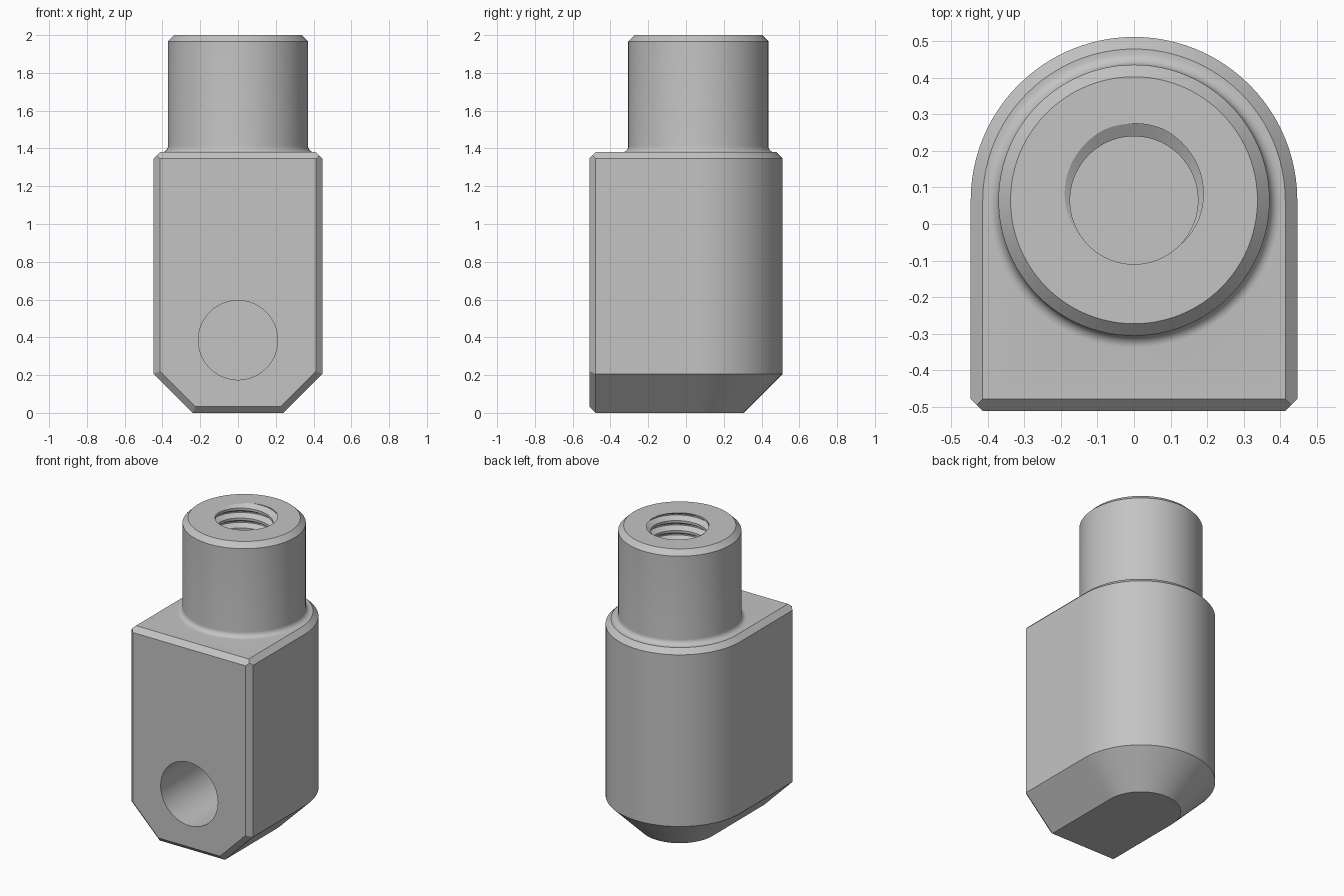
import bpy, bmesh, math
from mathutils import Vector

cube = bpy.data.objects.get("Cube")
if cube:
    bpy.data.objects.remove(cube)

R, CY, FRONT = 0.447, 0.065, -0.512   # body radius, axis y, front plane
SHOULDER, SLOPE, CHAMFER = 1.38, 0.207, 0.033
BORE = 0.175

steel = bpy.data.materials.new("grey steel")
steel.use_nodes = True
steel.diffuse_color = (0.55, 0.55, 0.55, 1)
steel.node_tree.nodes["Principled BSDF"].inputs["Base Color"].default_value = (0.55, 0.55, 0.55, 1)


def finish(bm, name):
    bmesh.ops.recalc_face_normals(bm, faces=bm.faces[:])
    mesh = bpy.data.meshes.new(name)
    bm.to_mesh(mesh)
    bm.free()
    mesh.materials.append(steel)
    obj = bpy.data.objects.new(name, mesh)
    bpy.context.collection.objects.link(obj)
    return obj


def loft(bm, rings):
    """Skin a stack of closed point rings and cap both ends."""
    rows = [[bm.verts.new(p) for p in ring] for ring in rings]
    n = len(rows[0])
    for a, b in zip(rows, rows[1:]):
        for i in range(n):
            j = (i + 1) % n
            bm.faces.new((a[i], a[j], b[j], b[i]))
    bm.faces.new(rows[0])
    bm.faces.new(rows[-1])


def circle(r, z, n=96):
    return [(r * math.cos(math.tau * i / n), CY + r * math.sin(math.tau * i / n), z) for i in range(n)]


def lathe(name, profile, n=96):
    bm = bmesh.new()
    loft(bm, [circle(r, z, n) for r, z in profile])
    return finish(bm, name)


def combine(target, tool, operation):
    mod = target.modifiers.new(operation.lower(), "BOOLEAN")
    mod.operation, mod.object, mod.solver = operation, tool, "EXACT"
    tool.hide_render = True
    bpy.ops.object.select_all(action="DESELECT")
    bpy.context.view_layer.objects.active = target
    target.select_set(True)
    bpy.ops.object.modifier_apply(modifier=mod.name)
    bpy.data.objects.remove(tool)


# Body: round-backed block with a tapered foot
def outline(inset, z, n=48):
    r = R - inset
    arc = [(r * math.cos(math.pi * i / n), CY + r * math.sin(math.pi * i / n), z) for i in range(n + 1)]
    return arc + [(-r, FRONT, z), (r, FRONT, z)]


bm = bmesh.new()
loft(bm, [outline(SLOPE, 0), outline(0, SLOPE),
          outline(0, SHOULDER - CHAMFER), outline(CHAMFER, SHOULDER)])

# Chamfer every edge of the front face with slanted cuts
d = math.sqrt(0.5)
edges = [((0, 0, 0), (0, 0, -1)), ((0, 0, SHOULDER), (0, 0, 1))]
for s in (-1, 1):
    edges += [((s * R, 0, SLOPE), (s, 0, 0)), ((s * R, 0, SLOPE), (s * d, 0, -d))]
for point, out in edges:
    out = Vector(out)
    co = Vector((point[0], FRONT, point[2])) - out * CHAMFER
    cut = bmesh.ops.bisect_plane(bm, geom=bm.verts[:] + bm.edges[:] + bm.faces[:], dist=1e-6,
                                 plane_co=co, plane_no=out + Vector((0, -1, 0)), clear_outer=True)
    rim = [e for e in cut["geom_cut"] if isinstance(e, bmesh.types.BMEdge)]
    bmesh.ops.holes_fill(bm, edges=rim, sides=0)
body = finish(bm, "clevis_body")

# Neck: turned post with a fillet at its foot and a chamfered top
neck_r, fillet = 0.371, 0.033
profile = [(neck_r + fillet, SHOULDER - 0.1)]
for i in range(9):
    a = math.pi / 2 * i / 8
    profile.append((neck_r + fillet * (1 - math.sin(a)), SHOULDER + fillet * (1 - math.cos(a))))
profile += [(neck_r, 2 - CHAMFER), (neck_r - CHAMFER, 2)]
combine(body, lathe("neck", profile), "UNION")

# Thread: helical groove running out through the top face
pitch, turns, seg = 0.066, 12, 64
groove = [(0, 0.161), (0.4375, 0.21), (0.5625, 0.21)]
start = 2 - pitch * (turns + 0.75)
rows = len(groove) * (turns + 3)
bm = bmesh.new()
grid = []
for i in range(seg):
    a = math.tau * i / seg
    column = []
    for k in range(rows + len(groove) + 1):
        u, r = groove[k % len(groove)]
        z = start + pitch * (k // len(groove) + u + i / seg)
        column.append(bm.verts.new((r * math.cos(a), CY + r * math.sin(a), z)))
    grid.append(column)
for i in range(seg):
    last = i == seg - 1
    shift = len(groove) if last else 0
    nxt = grid[0] if last else grid[i + 1]
    for k in range(rows):
        bm.faces.new((grid[i][k], nxt[k + shift], nxt[k + shift + 1], grid[i][k + 1]))
bmesh.ops.delete(bm, geom=[v for v in bm.verts if not v.link_faces], context="VERTS")
middle = (start + pitch * turns / 2)
ends = [e for e in bm.edges if e.is_boundary]
for low in (True, False):
    side = [e for e in ends if (e.verts[0].co.z < middle) == low]
    hub = bm.verts.new((0, CY, start - pitch if low else start + pitch * (turns + 5)))
    for e in side:
        bm.faces.new((e.verts[0], e.verts[1], hub))
combine(body, finish(bm, "thread_cutter"), "DIFFERENCE")

# Plain bore that trims the thread crests and gives a flat floor
combine(body, lathe("bore_cutter", [(BORE, 1.04), (BORE, 2.2)]), "DIFFERENCE")

# Blind pin hole in the front
bm = bmesh.new()
n = 72
loft(bm, [[(0.21 * math.cos(math.tau * i / n), y, 0.385 + 0.21 * math.sin(math.tau * i / n))
           for i in range(n)] for y in (FRONT - 0.2, 0.2)])
combine(body, finish(bm, "pin_hole_cutter"), "DIFFERENCE")

body.select_set(True)
bpy.context.view_layer.objects.active = body
bpy.ops.object.shade_smooth_by_angle(angle=math.radians(25))
